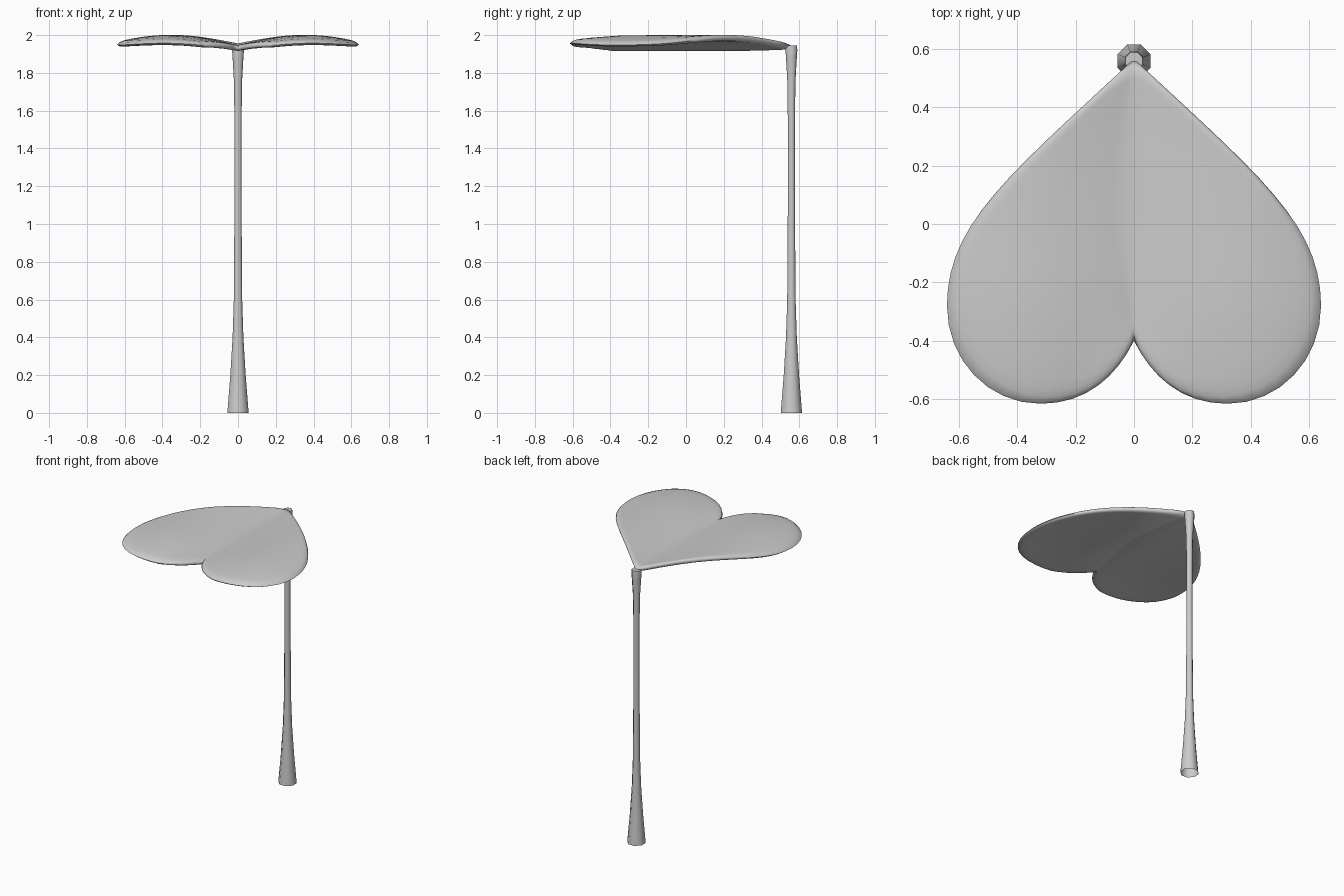
import bpy, bmesh, math
from mathutils import Vector
from mathutils.geometry import interpolate_bezier

if "Cube" in bpy.data.objects:
    bpy.data.objects.remove(bpy.data.objects["Cube"])


def make_object(name, bm, angle):
    mesh = bpy.data.meshes.new(name)
    bm.to_mesh(mesh)
    bm.free()
    ob = bpy.data.objects.new(name, mesh)
    bpy.context.collection.objects.link(ob)
    bpy.ops.object.select_all(action='DESELECT')
    ob.select_set(True)
    bpy.context.view_layer.objects.active = ob
    bpy.ops.object.shade_smooth_by_angle(angle=math.radians(angle))
    return ob


# Heart-shaped leaf: half outline from the tip to the notch, mirrored later
segments = [
    ((0, .565), (.43, .165), (.64, 0), (.64, -.28), 15),
    ((.64, -.28), (.64, -.465), (.50, -.615), (.32, -.615), 9),
    ((.32, -.615), (.16, -.615), (.06, -.52), (0, -.40), 9),
]
outline = []
for a, b, c, d, n in segments:
    pts = interpolate_bezier(*[Vector((p[0], p[1], 0)) for p in (a, b, c, d)], n)
    outline += pts if not outline else pts[1:]


def leaf_mid(x, y):
    """Height of the leaf's middle surface: low crease, raised lobes, drooping front."""
    rise = .054 * math.sin(math.pi / 2 * x / .36)
    droop = .026 * max(0, (-.2 - y) / .4) ** 2 * min(1, x / .2)
    return 1.931 + rise - droop + .01 * max(0, y / .56) ** 3


bm = bmesh.new()
steps = [0, .12, .3, .5, .68, .82, .9, .95, .98, 1]
for side in (1, -1):
    grid = []
    for i, o in enumerate(outline):
        t = i / (len(outline) - 1)
        c = Vector((0, .565 - .965 * t, 0))
        row = []
        for s in steps:
            p = c.lerp(o, s)
            edge = min((1 - s) * (o - c).length / .06, 1)
            half = .016 * math.sqrt(max(0, 1 - (1 - edge) ** 2))
            row.append(bm.verts.new((p.x, p.y, leaf_mid(p.x, p.y) + side * half)))
        grid.append(row)
    for r0, r1 in zip(grid, grid[1:]):
        for j in range(len(steps) - 1):
            bm.faces.new((r0[j], r1[j], r1[j + 1], r0[j + 1]))
bmesh.ops.remove_doubles(bm, verts=bm.verts, dist=.0005)
bmesh.ops.recalc_face_normals(bm, faces=bm.faces)
if sum(f.normal.z for f in bm.faces if f.calc_center_median().z > leaf_mid(
        f.calc_center_median().x, f.calc_center_median().y)) < 0:
    bmesh.ops.reverse_faces(bm, faces=bm.faces)
leaf = make_object("leaf", bm, 60)
mirror = leaf.modifiers.new("mirror", 'MIRROR')
mirror.merge_threshold = .001

# Eight-sided flared stem, open underneath and capped at the top
profile = [(0, .061), (.2, .044), (.4, .031), (.6, .024), (1, .021), (1.5, .02),
           (1.75, .023), (1.88, .031), (1.92, .034), (1.945, .032)]
bm = bmesh.new()
rings = []
for z, r in profile:
    rings.append([bm.verts.new((r * math.cos(math.pi / 8 + k * math.pi / 4),
                                .558 + r * math.sin(math.pi / 8 + k * math.pi / 4), z))
                  for k in range(8)])
for r0, r1 in zip(rings, rings[1:]):
    for k in range(8):
        bm.faces.new((r0[k], r0[(k + 1) % 8], r1[(k + 1) % 8], r1[k]))
bm.faces.new(rings[-1])
make_object("stem", bm, 60)
